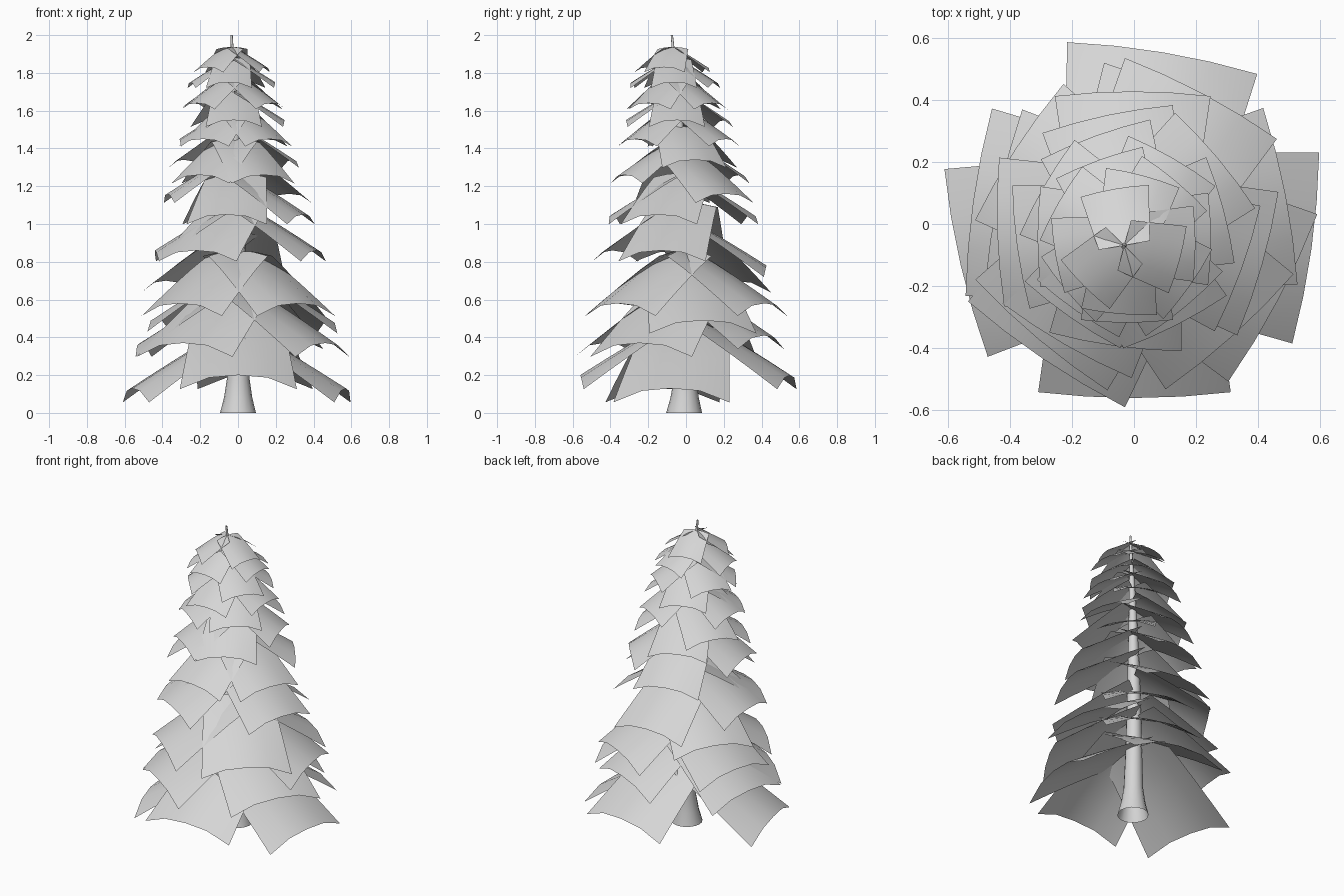
import bpy, bmesh, math
from mathutils import Vector, Matrix

cube = bpy.data.objects.get("Cube")
if cube:
    bpy.data.objects.remove(cube, do_unlink=True)

grey = bpy.data.materials.new("light_grey")
grey.use_nodes = True
grey.diffuse_color = (0.67, 0.67, 0.67, 1)
grey.node_tree.nodes["Principled BSDF"].inputs["Base Color"].default_value = grey.diffuse_color


def finish(name, bm):
    mesh = bpy.data.meshes.new(name)
    bm.to_mesh(mesh)
    bm.free()
    mesh.materials.append(grey)
    mesh.polygons.foreach_set("use_smooth", [True] * len(mesh.polygons))
    obj = bpy.data.objects.new(name, mesh)
    bpy.context.collection.objects.link(obj)


def trunk_axis(z):
    """Centre of the gently bowed trunk at a height."""
    return Vector((0.01 * z - 0.0135 * z * z, -0.01 + 0.0375 * z - 0.035 * z * z, z))


def build_trunk():
    bm = bmesh.new()
    sides = 16
    profile = [(0, .095), (.08, .075), (.18, .06), (.4, .052), (.65, .046), (.9, .04),
               (1.15, .033), (1.4, .025), (1.65, .017), (1.9, .008), (2, .006)]
    rings = []
    for z, r in profile:
        c = trunk_axis(z)
        rings.append([bm.verts.new(c + Vector((r * math.cos(a), r * math.sin(a), 0)))
                      for a in (math.tau * i / sides for i in range(sides))])
    for low, high in zip(rings, rings[1:]):
        for i in range(sides):
            j = (i + 1) % sides
            bm.faces.new((low[i], low[j], high[j], high[i]))
    finish("trunk", bm)


def build_branch(index, tip_z, length, azimuth):
    """One arched, drooping sheet of foliage reaching out from the trunk."""
    width = min(0.62, 0.655 - 0.265 * (tip_z - 0.2))
    reach = length * (0.56 - 0.215 * (tip_z - 0.2))
    drop = 0.58 * reach
    root = trunk_axis(tip_z + drop)
    turn = Matrix.Rotation(math.radians(azimuth), 3, 'Z')
    rows, cols = 4, 4
    bm = bmesh.new()
    grid = []
    for r in range(rows + 1):
        t = r / rows
        half = width * (0.75 + 0.25 * t) / 2
        row = []
        for c in range(cols + 1):
            s = 2 * c / cols - 1
            out = reach * t - 0.03 * width * s * s * t
            down = drop * t ** 1.1 + 0.12 * width * abs(s) ** 2.5 * (0.4 + 0.6 * t)
            row.append(bm.verts.new(root + turn @ Vector((out, half * s, -down))))
        grid.append(row)
    for a, b in zip(grid, grid[1:]):
        for c in range(cols):
            bm.faces.new((a[c], b[c], b[c + 1], a[c + 1]))
    finish(f"branch_{index:02d}", bm)


# Branch directions in degrees, grouped by tip height and relative length
tiers = {
    (.13, 1): (-8, 193),
    (.2, 1): (270, 80.5),
    (.37, 1): (-28, 172, 236),
    (.41, .88): (66,),
    (.49, 1): (11,),
    (.5, .9): (168,),
    (.58, 1): (62, 230, -48),
    (.7, 1): (147,),
    (.78, 1): (90,),
    (.86, 1.04): (-16, 182, 240),
    (1.05, 1): (102, 262, -20),
    (1.16, 1.04): (188, 40),
    (1.26, 1): (297, 235, 110),
    (1.34, 1): (15, 150),
    (1.45, 1): (60, 180, 310, 235),
    (1.55, 1): (0, 110, 270),
    (1.64, 1): (50, 150, 220, 325),
    (1.75, 1): (75, 190, 265, 0),
    (1.83, .88): (100, 225, -15),
}

build_trunk()
branches = [(*tier, a) for tier, turns in tiers.items() for a in turns]
for n, branch in enumerate(branches, 1):
    build_branch(n, *branch)
